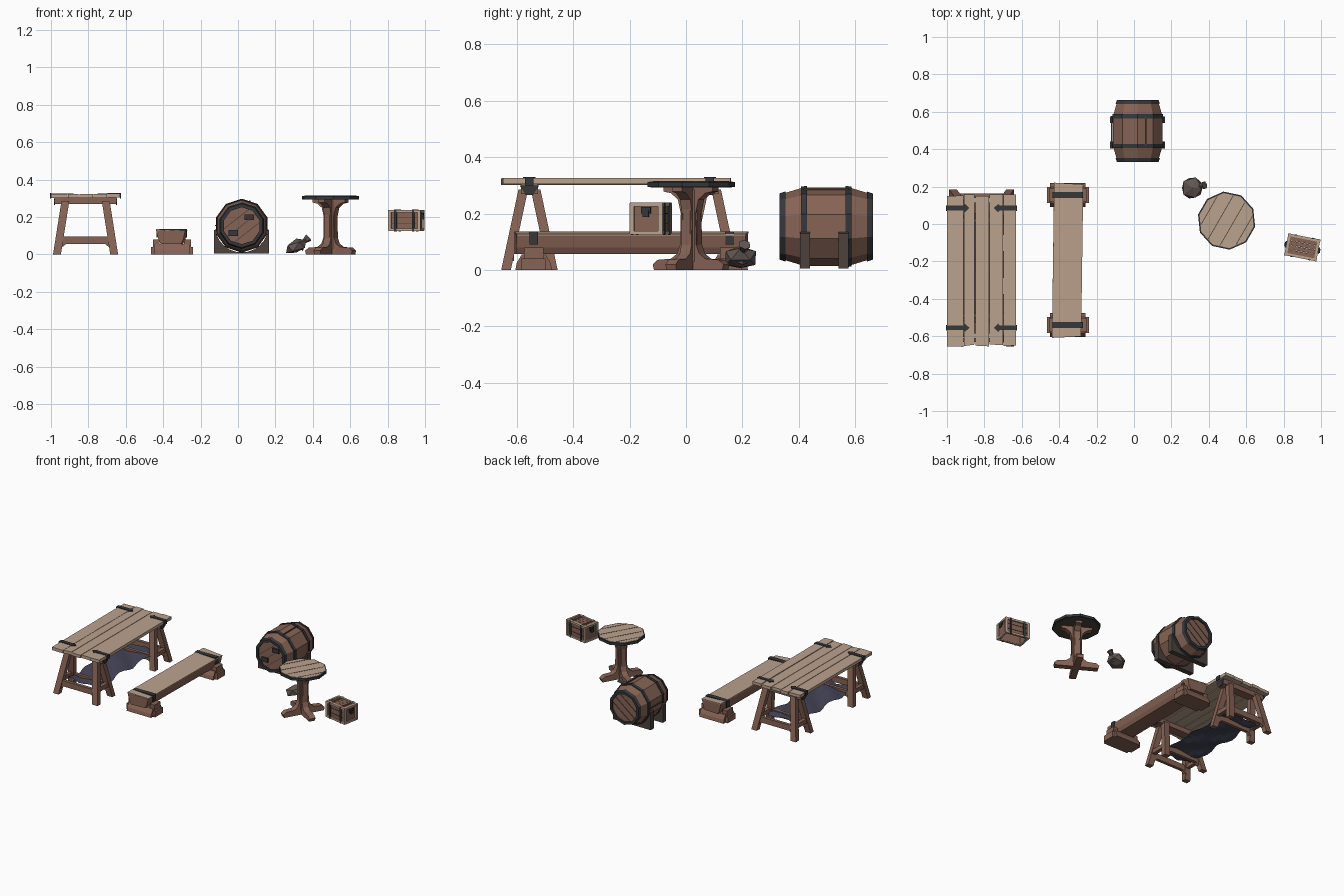
import bpy, bmesh, random
from math import pi, cos, sin, radians, sqrt
from mathutils import Matrix, Vector

if "Cube" in bpy.data.objects:
    bpy.data.objects.remove(bpy.data.objects["Cube"])

random.seed(4)


def material(name, c):
    m = bpy.data.materials.new(name)
    m.diffuse_color = (*c, 1)
    m.use_nodes = True
    m.node_tree.nodes["Principled BSDF"].inputs["Base Color"].default_value = m.diffuse_color
    return m


PALE = material("pale_wood", (0.50, 0.36, 0.27))
WOOD = material("brown_wood", (0.24, 0.125, 0.09))
DARK = material("dark_wood", (0.075, 0.055, 0.048))
IRON = material("iron", (0.035, 0.038, 0.042))
SACK = material("sackcloth", (0.12, 0.095, 0.085))
CLOTH = material("navy_cloth", (0.06, 0.06, 0.10))
T = Matrix.Translation
XZ = Matrix.Rotation(pi / 2, 4, 'X')                 # outline in x,z
YZ = Matrix.Rotation(pi / 2, 4, 'Z') @ XZ            # outline in y,z
ID = Matrix()


def turn(deg):
    return Matrix.Rotation(radians(deg), 4, 'Z')


def finish(name, bm, mat, m=ID):
    bmesh.ops.remove_doubles(bm, verts=bm.verts, dist=1e-5)
    bmesh.ops.transform(bm, matrix=m, verts=bm.verts)
    bmesh.ops.recalc_face_normals(bm, faces=bm.faces)
    me = bpy.data.meshes.new(name)
    bm.to_mesh(me)
    bm.free()
    me.materials.append(mat)
    ob = bpy.data.objects.new(name, me)
    bpy.context.collection.objects.link(ob)
    return ob


def loft(name, rings, mat, m=ID, caps=True, closed=False):
    bm = bmesh.new()
    vs = [[bm.verts.new(p) for p in r] for r in rings]
    n = len(vs[0])
    pairs = list(zip(vs, vs[1:])) + ([(vs[-1], vs[0])] if closed else [])
    for a, b in pairs:
        for i in range(n):
            j = (i + 1) % n
            bm.faces.new((a[i], a[j], b[j], b[i]))
    if caps and not closed:
        bm.faces.new(vs[0])
        bm.faces.new(vs[-1])
    return finish(name, bm, mat, m)


def prism(name, pts, t, mat, m=ID):
    return loft(name, [[(x, y, s * t / 2) for x, y in pts] for s in (-1, 1)], mat, m)


def lathe(name, prof, n, mat, m=ID, closed=False):
    rings = [[(r * cos((i + .5) * 2 * pi / n), r * sin((i + .5) * 2 * pi / n), h)
              for i in range(n)] for r, h in prof]
    return loft(name, rings, mat, m, closed=closed)


def box(name, c, s, mat, m=ID):
    x, y = s[0] / 2, s[1] / 2
    return prism(name, [(-x, -y), (x, -y), (x, y), (-x, y)], s[2], mat, m @ T(c))


def post(name, bot, top, w, d, mat):
    return loft(name, [[(p[0] + i * w / 2, p[1] + j * d / 2, p[2])
                        for i, j in ((-1, -1), (1, -1), (1, 1), (-1, 1))]
                       for p in (bot, top)], mat)


# --- trestle table: ragged planks
edges = [-1.0, -.91, -.85, -.775, -.70, -.63]
for i, (a, b) in enumerate(zip(edges, edges[1:])):
    r = lambda: random.uniform(-.008, .006)
    prism(f"table_plank_{i}", [(a + .0015, -.65 + r()), (b - .0015, -.65 + r()),
                               (b - .0015, .155 + r()), (a + .0015, .155 + r())],
          .021, PALE, T((0, 0, .314 + random.uniform(-.002, .002))))
# trestles with splayed legs, stretchers and pointed straps
arrow = [(0, -.013), (.09, -.013), (.098, -.022), (.122, 0), (.098, .022), (.09, .013), (0, .013)]
apron = [(-.135, .032), (-.105, .055), (.105, .055), (.135, .032), (.135, .095), (-.135, .095)]
TX = -.815
for k, y in enumerate((-.555, .085)):
    box(f"trestle_beam_{k}", (TX, y, .287), (.33, .06, .035), WOOD)
    for s in (-1, 1):
        for d in (-1, 1):
            post(f"table_leg_{k}_{s}_{d}", (TX + s * .153, y + d * .083, 0),
                 (TX + s * .108, y + d * .022, .285), .042, .034, WOOD)
        prism(f"trestle_rail_{k}_{s}", apron, .022, WOOD, T((TX, y + s * .066, 0)) @ XZ)
        box(f"trestle_side_rail_{k}_{s}", (TX + s * .142, y, .09), (.026, .12, .03), WOOD)
        prism(f"table_strap_{k}_{s}", [(-s * u, v) for u, v in arrow], .005, IRON,
              T((TX + s * .187, y, .3275)))
        box(f"strap_fold_{k}_{s}", (TX + s * .187, y, .314), (.005, .03, .03), IRON)
        prism(f"leg_bracket_{k}_{s}", [(-.035, .30), (.035, .30), (.012, .265), (-.012, .265)],
              .006, IRON, T((TX + s * .166, y, 0)) @ YZ)
# wavy sheet slung on the stretchers
bm = bmesh.new()
bmesh.ops.create_grid(bm, x_segments=8, y_segments=16, size=1)
for v in bm.verts:
    u, w = v.co.x, v.co.y
    v.co = (TX + u * (.12 + .012 * sin(w * 9 + u)), -.235 + w * .33 + .01 * sin(u * 6),
            .085 + .008 * sin(w * 8 + u * 3))
finish("slung_sheet", bm, CLOTH)

# --- half-log bench
B = T((-.355, -.195, 0)) @ turn(-.8)
sec = [(-.078, .132), (.078, .124), (.068, .08), (.055, .056), (-.052, .056), (-.066, .085)]
loft("bench_seat", [[(x, y - x * k, z) for x, z in sec] for y, k in ((-.41, -.06), (.41, .05))], WOOD, B)
prism("bench_top", [(-.078, -.415), (.078, -.403), (.078, .408), (-.078, .415)], .006, PALE,
      B @ T((0, 0, .129)) @ Matrix.Rotation(.05, 4, 'Y'))
foot = [(-.065, 0), (.065, 0), (.06, .025), (.042, .055), (-.042, .055), (-.06, .025)]
for k, y in enumerate((-.54, .155)):
    prism(f"bench_foot_{k}", foot, .19, WOOD, T((-.353, y, 0)) @ YZ)
    box(f"bench_foot_sill_{k}", (-.353, y, .02), (.225, .085, .04), WOOD)
    for s in (-1, 1):
        box(f"bench_saddle_{k}_{s}", (-.353 + s * .083, y, .055), (.035, .07, .05), WOOD)
        box(f"bench_strap_fold_{k}_{s}", (-.355 + s * .079, y, .112), (.006, .03, .045), IRON)
    box(f"bench_strap_{k}", (-.355, y, .133), (.162, .032, .007), IRON, ID)

# --- barrel lying along y
BC = T((.02, .497, .154)) @ XZ
lathe("barrel_body", [(.10, -.155), (.10, -.163), (.114, -.163), (.139, -.08), (.139, .08),
                      (.114, .163), (.10, .163), (.10, .155)], 10, WOOD, BC)
for s in (-1, 1):
    lathe(f"barrel_rim_{s}", [(.099, s * .166), (.117, s * .166), (.124, s * .145), (.099, s * .145)],
          10, IRON, BC, True)
    lathe(f"barrel_hoop_{s}", [(.13, s * .068), (.144, s * .068), (.1415, s * .09), (.13, s * .09)],
          10, IRON, BC, True)
    for i in (-1, 0, 1):
        h = 2 * sqrt(.094 ** 2 - (i * .045) ** 2)
        box(f"barrel_head_seam_{s}_{i}", (0, i * .045, s * .156), (h, .004, .003), DARK,
            BC @ turn(38))
    # cradle plates cut to the barrel's curve
    arc = [(.143 * sin(a), .154 - .143 * cos(a)) for a in [radians(70 - 14 * i) for i in range(11)]]
    prism(f"barrel_cradle_{s}", [(-.147, .005), (.147, .005), (.147, .13), (.137, .135)] + arc
          + [(-.137, .135), (-.147, .13)], .036, DARK, T((.02, .49 + s * .068, 0)) @ XZ)
for i, (x, z) in enumerate(((.06, .20), (-.025, .115))):
    box(f"barrel_latch_{i}", (x, .338, z), (.05, .012, .03), IRON)
# one iron-dark stave along the side
for a in (1.5, 4.5):
    w = a * 2 * pi / 10 + pi / 10
    box(f"barrel_stave_seam_{a}", (.139 * cos(w), .139 * sin(w), 0), (.006, .006, .16), DARK, BC)

# --- sack
bm = bmesh.new()
bmesh.ops.create_icosphere(bm, subdivisions=1, radius=1)
for v in bm.verts:
    f = random.uniform(.95, 1.1)
    v.co = Vector((v.co.x * .06 * f, v.co.y * .063 * f, max(v.co.z * .043, -.032) + v.co.x * .018))
finish("sack_body", bm, SACK, T((.312, .193, .042)))
d = Vector((.75, .15, .65)).to_track_quat('Z', 'Y').to_matrix().to_4x4()
lathe("sack_neck", [(.035, -.02), (.012, .018), (.022, .05)], 6, SACK, T((.34, .20, .058)) @ d)

# --- round table
R = T((.495, .018, 0)) @ turn(-30)
lathe("round_top", [(.148, .298), (.148, .314)], 10, PALE, R)
lathe("round_top_band", [(.14, .294), (.156, .294), (.156, .312), (.14, .312)], 10, IRON, R, True)
lathe("round_top_underside", [(.145, .293), (.145, .300)], 10, DARK, R)
for i in range(-1, 3):
    o = (i - .5) * .072
    box(f"round_top_seam_{i}", (o, 0, .3142), (.004, 2 * sqrt(.138 ** 2 - o * o), .002), DARK, R)
half = [(.14, 0), (.145, .02), (.125, .036), (.07, .04), (.045, .058), (.033, .09), (.03, .2),
        (.042, .25), (.07, .272), (.10, .278), (.10, .294)]
for k, a in enumerate((0, 90)):
    prism(f"pedestal_{k}", half + [(-x, z) for x, z in reversed(half)], .042, WOOD, R @ turn(a) @ XZ)
lathe("pedestal_core", [(.036, .03), (.036, .285)], 8, WOOD, R)

# --- small crate, open underneath
C = T((.90, -.125, .182)) @ turn(-11)
X, Y, Z = .08, .052, .056
for s in (-1, 1):
    box(f"crate_long_panel_{s}", (0, s * (Y - .005), 0), (.15, .006, .108), WOOD, C)
    box(f"crate_end_panel_{s}", (s * (X - .005), 0, 0), (.006, .10, .108), WOOD, C)
    for h in (-1, 1):
        box(f"crate_long_edge_{s}_{h}", (0, s * Y, h * (Z - .006)), (.17, .014, .014), PALE, C)
        box(f"crate_end_edge_{s}_{h}", (s * X, 0, h * (Z - .006)), (.014, .10, .014), PALE, C)
        box(f"crate_corner_{s}_{h}", (s * X, h * Y, 0), (.016, .016, .11), PALE, C)
        box(f"crate_strap_{s}_{h}", (h * .048, s * (Y + .006), 0), (.013, .006, .116), IRON, C)
    for i in (-1, 1):
        box(f"crate_side_seam_{s}_{i}", (0, s * (Y - .001), i * .018), (.148, .003, .003), DARK, C)
    box(f"crate_handle_plate_{s}", (s * (X + .009), 0, .03), (.008, .034, .022), IRON, C)
    box(f"crate_handle_{s}", (s * (X + .013), 0, .017), (.008, .022, .022), IRON, C)
for i in range(4):
    box(f"crate_lid_slat_{i}", (0, (i - 1.5) * .024, .05), (.15, .0225, .006), WOOD, C)
for s in (-1, 1):
    box(f"crate_lid_batten_{s}", (s * .048, 0, .055), (.011, .09, .006), WOOD, C)
